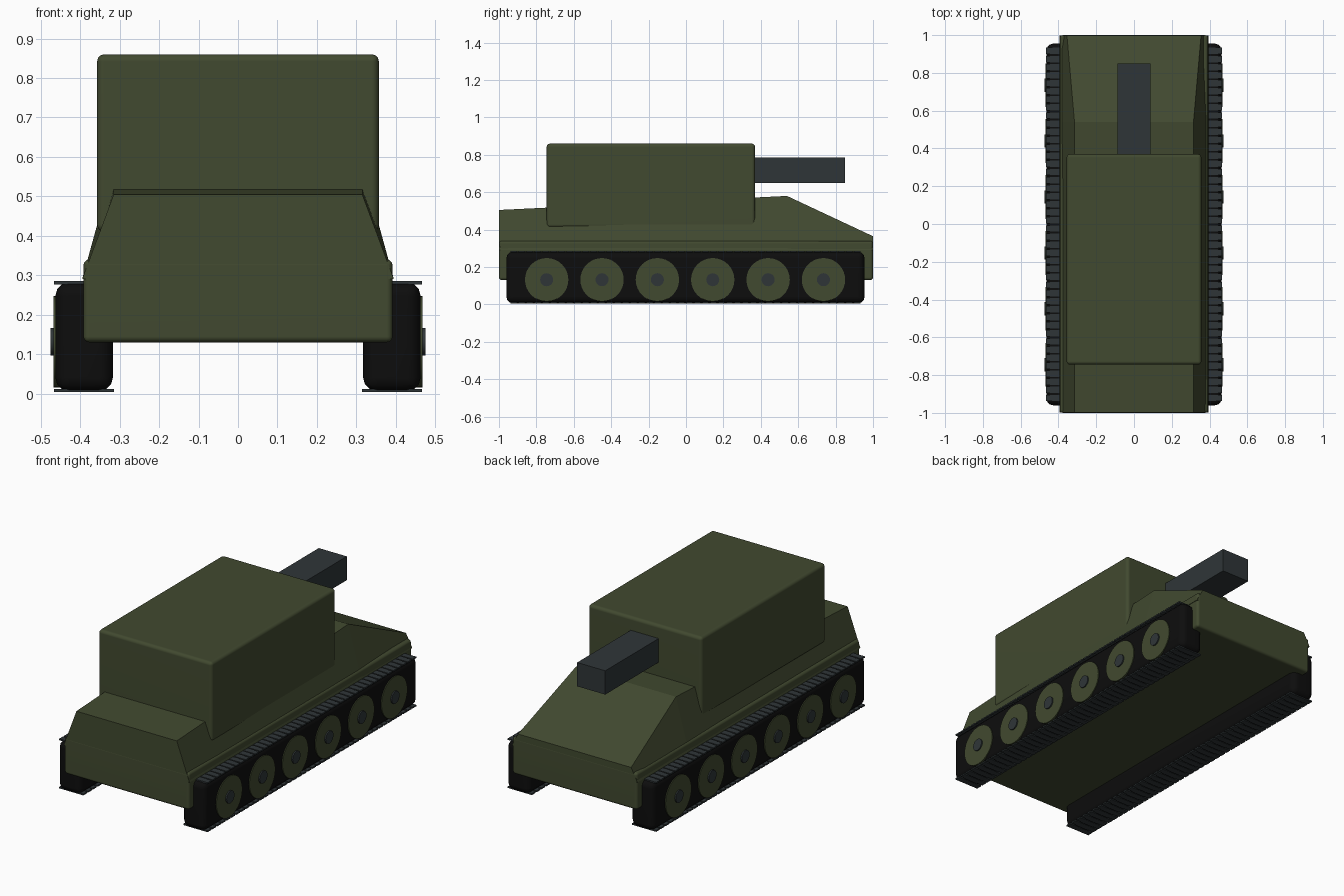
import bpy, bmesh, math

if "Cube" in bpy.data.objects:
    bpy.data.objects.remove(bpy.data.objects["Cube"])


def make_mat(name, rgb):
    m = bpy.data.materials.new(name)
    m.diffuse_color = (*rgb, 1)
    m.use_nodes = True
    m.node_tree.nodes["Principled BSDF"].inputs["Base Color"].default_value = m.diffuse_color
    return m


GREEN = make_mat("olive green", (0.053, 0.067, 0.029))
STEEL = make_mat("dark steel", (0.028, 0.036, 0.039))
BLACK = make_mat("track black", (0.004, 0.004, 0.004))


def finish(name, bm, mat):
    bmesh.ops.recalc_face_normals(bm, faces=bm.faces)
    me = bpy.data.meshes.new(name)
    bm.to_mesh(me)
    bm.free()
    me.materials.append(mat)
    ob = bpy.data.objects.new(name, me)
    bpy.context.collection.objects.link(ob)
    return ob


def add_box(bm, lo, hi):
    v = bmesh.ops.create_cube(bm, size=1)["verts"]
    for p in v:
        p.co = [(a + b) / 2 + c * (b - a) for a, b, c in zip(lo, hi, p.co)]


def box(name, lo, hi, mat, bevel=0, segments=3):
    bm = bmesh.new()
    add_box(bm, lo, hi)
    ob = finish(name, bm, mat)
    if bevel:
        b = ob.modifiers.new("rounded edges", "BEVEL")
        b.width, b.segments = bevel, segments
        for p in ob.data.polygons:
            p.use_smooth = True
        ob.modifiers.new("flat faces", "WEIGHTED_NORMAL")
    return ob


def disc(name, x0, x1, y, z, r, mat, sides):
    bm = bmesh.new()
    bmesh.ops.create_cone(bm, cap_ends=True, segments=sides,
                          radius1=r, radius2=r, depth=abs(x1 - x0))
    for v in bm.verts:
        a, b, c = v.co
        v.co = (c + (x0 + x1) / 2, a + y, b + z)
    for f in bm.faces:
        f.smooth = len(f.verts) == 4
    for e in bm.edges:
        e.smooth = all(len(f.verts) == 4 for f in e.link_faces)
    return finish(name, bm, mat)


# Lower hull, turret and gun
box("lower_hull", (-0.392, -1, 0.13), (0.392, 1, 0.34), GREEN, 0.015)
box("turret", (-0.357, -0.745, 0.41), (0.357, 0.37, 0.86), GREEN, 0.018)
box("gun_barrel", (-0.088, 0.3, 0.65), (0.088, 0.85, 0.785), STEEL)

# Upper hull: cross-sections (y, top half width, top height)
bm = bmesh.new()
rings = []
for y, w, top in ((-0.999, 0.315, 0.505), (0.54, 0.315, 0.58), (0.999, 0.355, 0.365)):
    rings.append([bm.verts.new(p) for p in (
        (-0.395, y, 0.29), (0.395, y, 0.29), (w, y, top), (-w, y, top))])
for a, b in zip(rings, rings[1:]):
    for i in range(4):
        j = (i + 1) % 4
        bm.faces.new((a[i], a[j], b[j], b[i]))
bm.faces.new(rings[0])
bm.faces.new(rings[-1])
finish("upper_hull", bm, GREEN)

# Running gear on both sides
LINKS = 44
for side, s in (("left", -1), ("right", 1)):
    x0, x1 = sorted((s * 0.317, s * 0.463))
    box(side + "_track", (x0, -0.96, 0.006), (x1, 0.955, 0.282), BLACK, 0.035)

    # Link plates along the upper and lower runs
    bm = bmesh.new()
    x0, x1 = sorted((s * 0.314, s * 0.466))
    step = 1.88 / LINKS
    for i in range(LINKS):
        y = -0.9425 + step * (i + 0.5)
        for z in (0.004, 0.277):
            add_box(bm, (x0, y - step * 0.4, z), (x1, y + step * 0.4, z + 0.008))
    finish(side + "_track_links", bm, STEEL)

    # Road wheels with hubs
    for i in range(6):
        y = -0.745 + 0.296 * i
        disc(f"{side}_wheel_{i + 1}", s * 0.40, s * 0.468, y, 0.132, 0.116, GREEN, 32)
        disc(f"{side}_hub_{i + 1}", s * 0.44, s * 0.475, y, 0.132, 0.035, STEEL, 20)
